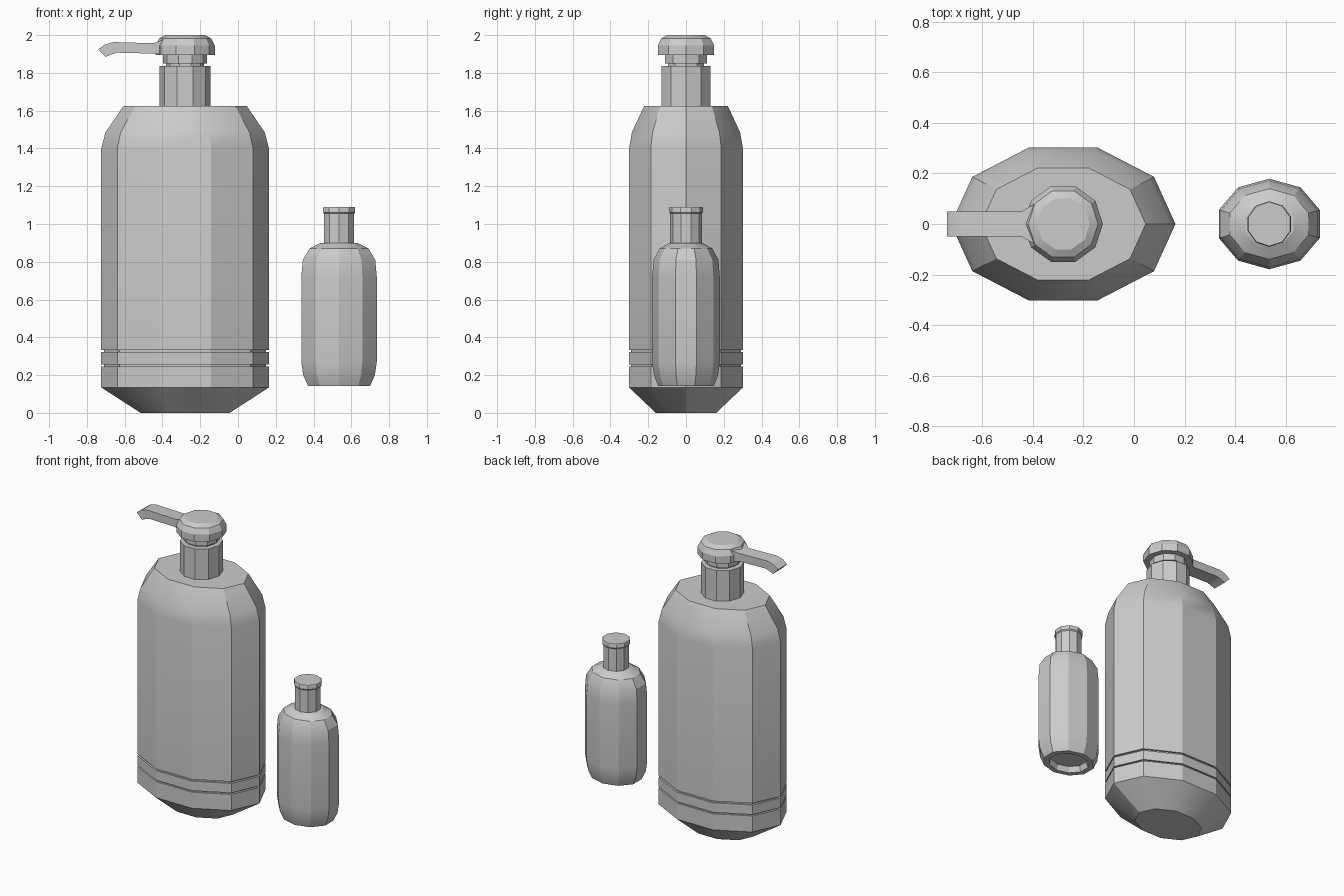
import bpy, bmesh, math

if "Cube" in bpy.data.objects:
    bpy.data.objects.remove(bpy.data.objects["Cube"])

SIDES = 10


def make_object(name, bm):
    bmesh.ops.recalc_face_normals(bm, faces=bm.faces)
    mesh = bpy.data.meshes.new(name)
    bm.to_mesh(mesh)
    bm.free()
    obj = bpy.data.objects.new(name, mesh)
    bpy.context.collection.objects.link(obj)
    bpy.ops.object.select_all(action='DESELECT')
    bpy.context.view_layer.objects.active = obj
    obj.select_set(True)
    bpy.ops.object.shade_smooth_by_angle(angle=math.radians(25))
    return obj


def loft(name, rings):
    """Skin a list of closed point rings and cap both ends."""
    bm = bmesh.new()
    loops = [[bm.verts.new(p) for p in ring] for ring in rings]
    n = len(loops[0])
    for a, b in zip(loops, loops[1:]):
        for i in range(n):
            j = (i + 1) % n
            bm.faces.new((a[i], a[j], b[j], b[i]))
    bm.faces.new(loops[0][::-1])
    bm.faces.new(loops[-1])
    return make_object(name, bm)


def turned(name, cx, profile, turn=0.0):
    """Ten-sided elliptical lathe; profile rows are (x radius, y radius, z)."""
    angles = [turn + 2 * math.pi * i / SIDES for i in range(SIDES)]
    return loft(name, [[(cx + rx * math.cos(a), ry * math.sin(a), z) for a in angles]
                       for rx, ry, z in profile])


# Large bottle body with two grooves round the base
CX, RX, RY = -0.28, 0.444, 0.317
body = [(0.53, 0.0), (0.81, 0.08), (1, 0.135), (1, 0.246), (0.965, 0.246), (0.965, 0.256),
        (1, 0.256), (1, 0.322), (0.965, 0.322), (0.965, 0.334), (1, 0.334),
        (1, 1.40), (0.95, 1.485), (0.735, 1.625)]
turned("large_bottle_body", CX, [(RX * s, RY * s, z) for s, z in body])

# Pump collar and stem
pump = [(0.135, 1.61), (0.135, 1.836), (0.10, 1.836), (0.10, 1.85),
        (0.117, 1.85), (0.117, 1.90)]
turned("pump_collar", CX, [(r, r, z) for r, z in pump])

# Pump head
head = [(0.157, 1.896), (0.157, 1.945), (0.138, 1.982), (0.105, 2.0)]
turned("pump_head", CX, [(r, r, z) for r, z in head])

# Spout: rows are (top x, top z, bottom x, bottom z, half width)
spout = [(-0.74, 1.925, -0.70, 1.885, 0.05), (-0.705, 1.95, -0.67, 1.898, 0.05),
         (-0.66, 1.963, -0.64, 1.907, 0.05), (-0.445, 1.957, -0.445, 1.902, 0.05),
         (-0.375, 1.985, -0.375, 1.897, 0.09)]
loft("pump_spout", [[(tx, -w, tz), (tx, w, tz), (bx, w, bz), (bx, -w, bz)]
                    for tx, tz, bx, bz, w in spout])

# Small bottle body with a recessed base
SX, SRX, SRY, TURN = 0.535, 0.21, 0.179, math.radians(18)
small = [(0.58, 0.18), (0.64, 0.142), (0.82, 0.142), (0.95, 0.20), (1, 0.27), (1, 0.72),
         (0.96, 0.81), (0.78, 0.87), (0.48, 0.90)]
turned("small_bottle_body", SX, [(SRX * s, SRY * s, z) for s, z in small], TURN)

# Small bottle neck and lip
neck = [(0.084, 0.89), (0.084, 1.055), (0.090, 1.062), (0.090, 1.083), (0.087, 1.09)]
turned("small_bottle_neck", SX, [(r, r, z) for r, z in neck], TURN)
